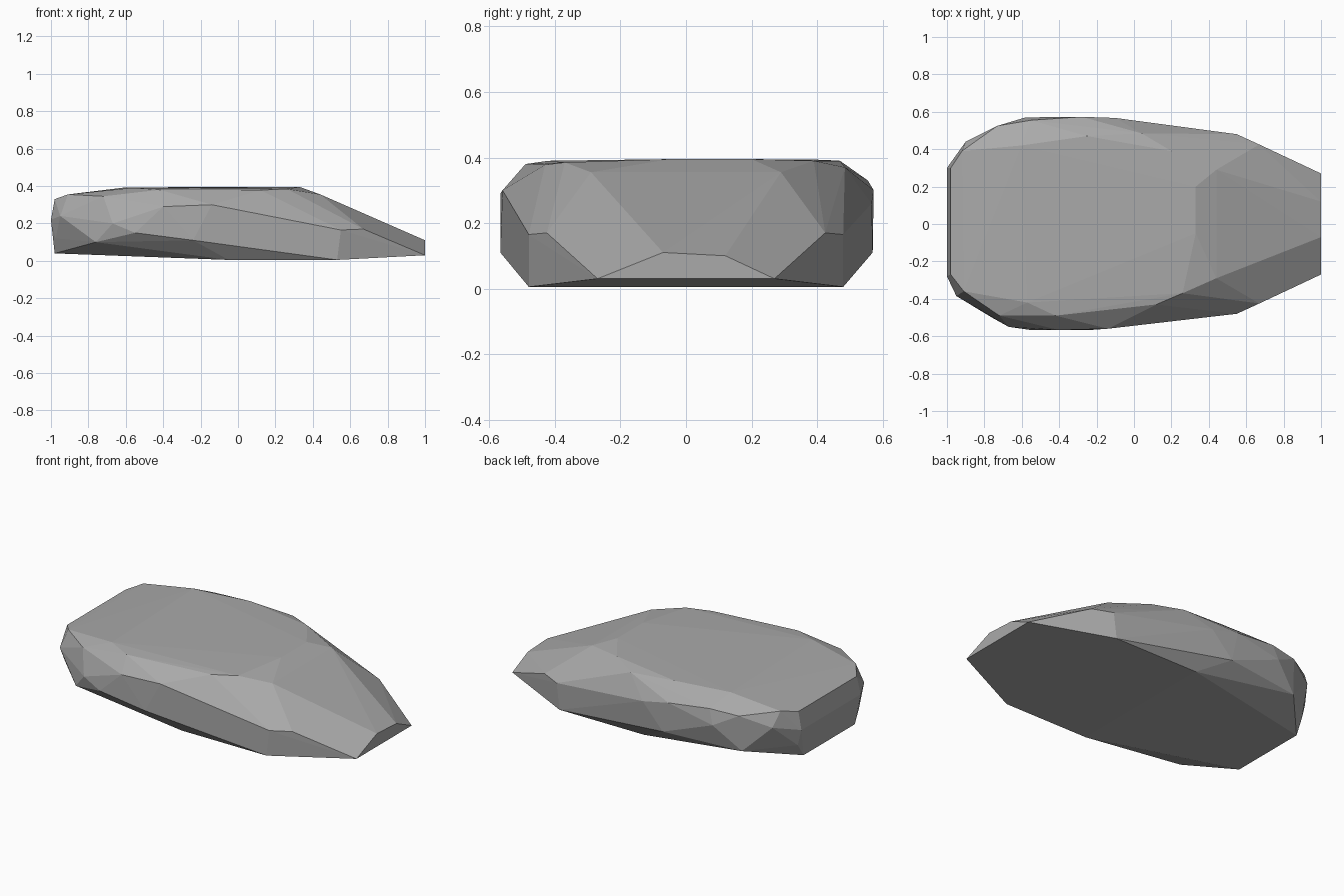
import bpy
import bmesh

# Remove the default object
default_cube = bpy.data.objects.get("Cube")
if default_cube:
    bpy.data.objects.remove(default_cube, do_unlink=True)

# Stone colour
stone = bpy.data.materials.new("stone_grey")
stone.use_nodes = True
colour = (0.4, 0.4, 0.4, 1)
stone.diffuse_color = colour
stone.node_tree.nodes["Principled BSDF"].inputs["Base Color"].default_value = colour


def mirrored(points):
    """Return the points together with their copies across the long axis."""
    return points + [(x, -y, z) for x, y, z in points]


# Corners shared by both long sides: base, wedge tip and sloping nose
base = mirrored([(-.98, .25, .04), (-.05, .48, .005), (.53, .48, .005), (1, .27, .03)])
nose = mirrored([(.55, .48, .165), (.67, .425, .17), (.44, .29, .355)])
tip = [(1, -.07, .11), (1, .12, .1)]

# Flat top, falling gently towards the blunt end
top = [
    (.33, -.05, .395), (.33, .2, .395), (.26, -.37, .385), (.2, .39, .39),
    (-.57, -.42, .39), (-.6, .42, .393), (-.25, .47, .39),
    (-.91, -.36, .355), (-.92, .39, .35),
]

# Front flank: shoulder, belt and lower corners
front_flank = [
    (-.72, -.49, .345), (-.42, -.49, .38), (.12, -.43, .378),
    (-.14, -.56, .3), (-.4, -.567, .29), (-.67, -.55, .2),
    (-.24, -.567, .11), (-.55, -.567, .15), (-.76, -.5, .1),
]

# Back flank: shoulder, belt and lower corners
back_flank = [
    (.04, .485, .37), (-.55, .555, .33), (-.73, .525, .32),
    (-.28, .573, .3), (-.1, .567, .26), (-.58, .57, .24),
    (-.24, .57, .11), (-.74, .51, .1),
]

# Blunt end with bevelled corners
blunt_end = [
    (-.98, -.27, .33), (-1, -.28, .22), (-.95, -.385, .24), (-.975, -.3, .12),
    (-.98, .3, .33), (-1, .3, .22), (-.9, .44, .26), (-.975, .3, .12),
]

# Wrap all the corners in one faceted convex stone
bm = bmesh.new()
for corner in base + nose + tip + top + front_flank + back_flank + blunt_end:
    bm.verts.new(corner)
hull = bmesh.ops.convex_hull(bm, input=bm.verts[:], use_existing_faces=False)
unused = {g for g in hull["geom_interior"] + hull["geom_unused"]
          if isinstance(g, bmesh.types.BMVert)}
bmesh.ops.delete(bm, geom=list(unused), context="VERTS")

# Merge nearly coplanar triangles into broad facets
bmesh.ops.dissolve_limit(bm, angle_limit=.03, verts=bm.verts[:], edges=bm.edges[:])
bmesh.ops.recalc_face_normals(bm, faces=bm.faces[:])

mesh = bpy.data.meshes.new("faceted_stone")
bm.to_mesh(mesh)
bm.free()
mesh.materials.append(stone)
rock = bpy.data.objects.new("faceted_stone", mesh)
bpy.context.collection.objects.link(rock)
